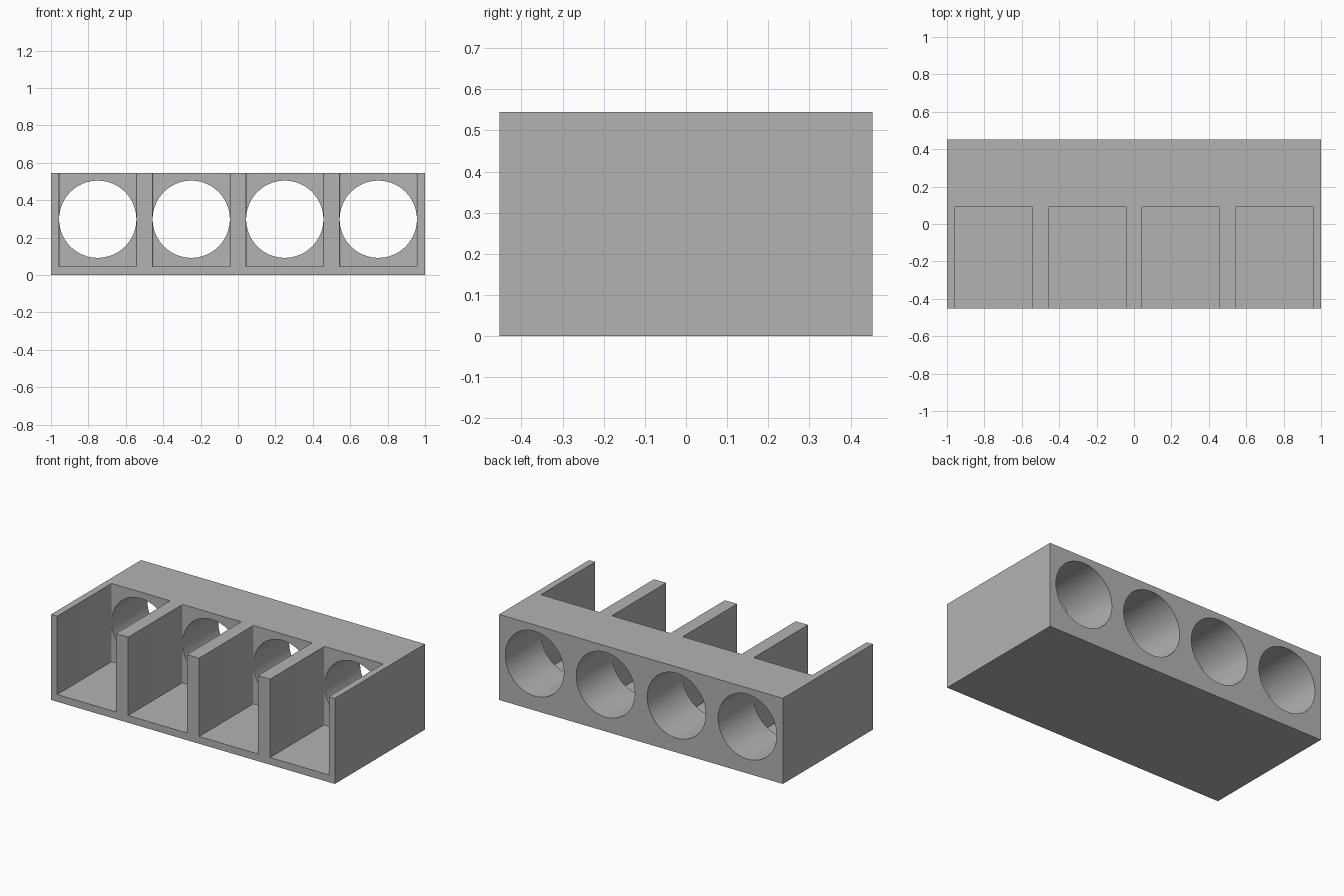
import bpy, bmesh, math
from mathutils import Matrix, Vector

cube = bpy.data.objects.get("Cube")
if cube:
    bpy.data.objects.remove(cube, do_unlink=True)

HALF_DEPTH, HEIGHT = 0.453, 0.545
FLOOR, POCKET_BACK = 0.046, 0.094
HALF_BAY, HOLE_Z = 0.207, 0.298

grey = bpy.data.materials.new("plain_grey")
grey.use_nodes = True
grey.diffuse_color = (0.45, 0.45, 0.45, 1)
grey.node_tree.nodes["Principled BSDF"].inputs["Base Color"].default_value = (0.45, 0.45, 0.45, 1)


def add_object(name, bm):
    mesh = bpy.data.meshes.new(name)
    bmesh.ops.recalc_face_normals(bm, faces=bm.faces)
    bm.to_mesh(mesh)
    bm.free()
    mesh.materials.append(grey)
    obj = bpy.data.objects.new(name, mesh)
    bpy.context.collection.objects.link(obj)
    return obj


def box(bm, low, high):
    low, high = Vector(low), Vector(high)
    matrix = Matrix.Translation((low + high) / 2) @ Matrix.Diagonal((*(high - low), 1))
    bmesh.ops.create_cube(bm, size=1, matrix=matrix)


def carve(target, cutter):
    cutter.hide_render = True
    mod = target.modifiers.new("carve", 'BOOLEAN')
    mod.operation, mod.solver, mod.object = 'DIFFERENCE', 'EXACT', cutter
    bpy.context.view_layer.objects.active = target
    bpy.ops.object.modifier_apply(modifier=mod.name)
    bpy.data.objects.remove(cutter, do_unlink=True)


# Solid block
bm = bmesh.new()
box(bm, (-1, -HALF_DEPTH, 0), (1, HALF_DEPTH, HEIGHT))
block = add_object("holder_block", bm)

for x in (-0.75, -0.25, 0.25, 0.75):
    # Open bay with slightly rounded back corners
    bm = bmesh.new()
    box(bm, (x - HALF_BAY, -1, FLOOR), (x + HALF_BAY, POCKET_BACK, 1))
    corners = [e for e in bm.edges
               if all(v.co.y > 0 for v in e.verts)
               and abs(e.verts[0].co.z - e.verts[1].co.z) > 0.1]
    bmesh.ops.bevel(bm, geom=corners, offset=0.008, segments=4, profile=0.5, affect='EDGES')
    carve(block, add_object("bay_cutter", bm))

    # Round hole from the bay out through the back
    bm = bmesh.new()
    bmesh.ops.create_cone(bm, cap_ends=True, segments=64, radius1=HALF_BAY - 0.0005,
                          radius2=HALF_BAY - 0.0005, depth=1,
                          matrix=Matrix.Translation((x, 0.55, HOLE_Z))
                          @ Matrix.Rotation(math.pi / 2, 4, 'X'))
    carve(block, add_object("hole_cutter", bm))

# Smooth the round walls, keep the edges crisp
bpy.ops.object.select_all(action='DESELECT')
block.select_set(True)
bpy.context.view_layer.objects.active = block
bpy.ops.object.shade_smooth_by_angle(angle=math.radians(30))
